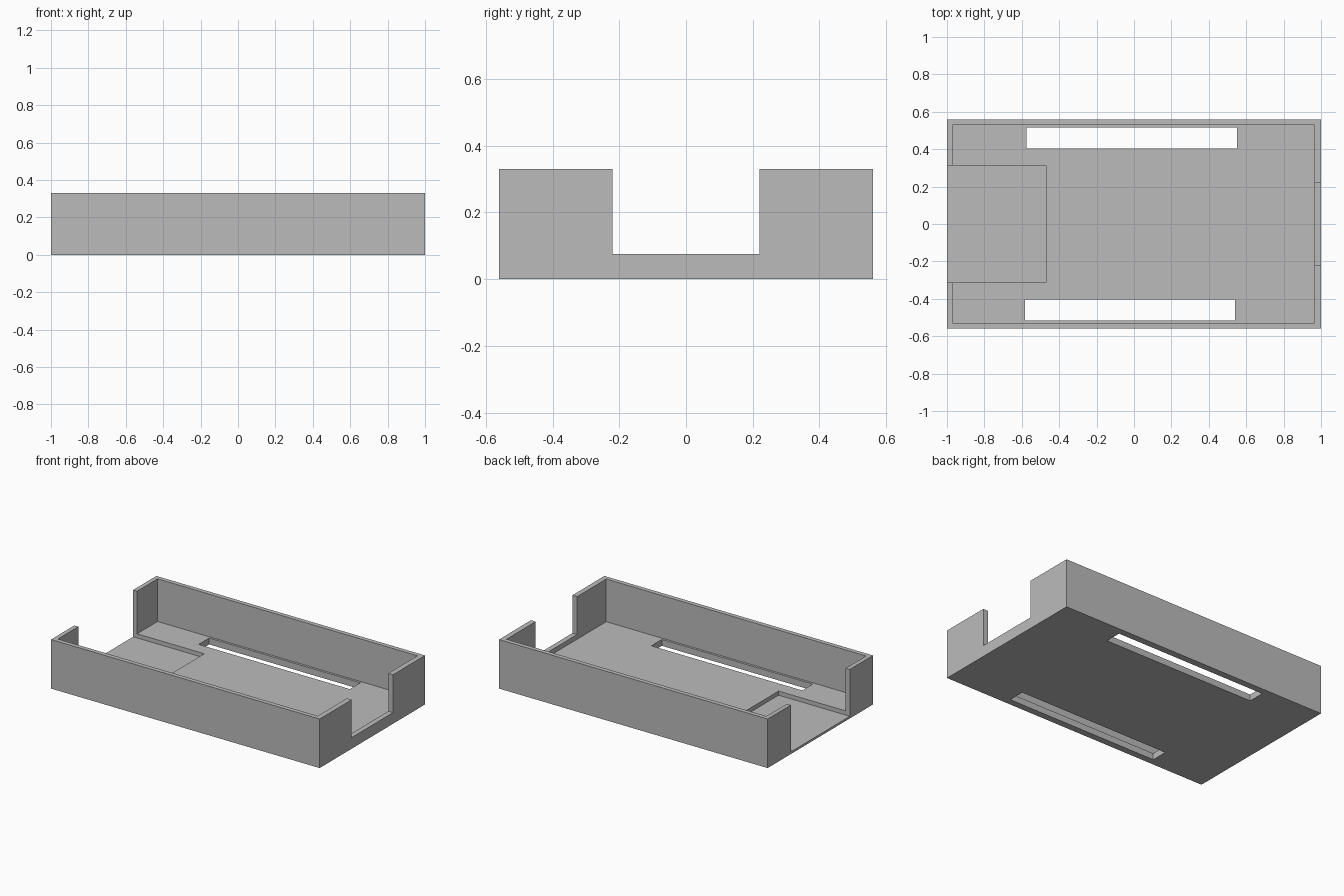
import bpy

cube = bpy.data.objects.get("Cube")
if cube:
    bpy.data.objects.remove(cube, do_unlink=True)

# Main dimensions
HALF_Y, HEIGHT = 0.56, 0.33
FLOOR, SILL, RECESS = 0.043, 0.075, 0.015
ABOVE, BELOW = 0.5, -0.2

grey = bpy.data.materials.new("plain_grey")
grey.use_nodes = True
grey.diffuse_color = (0.5, 0.5, 0.5, 1)
grey.node_tree.nodes["Principled BSDF"].inputs["Base Color"].default_value = (0.5, 0.5, 0.5, 1)


def box(name, x, y, z):
    """Box spanning the given (low, high) range on each axis."""
    bpy.ops.mesh.primitive_cube_add(size=1)
    obj = bpy.context.object
    obj.name = name
    for v in obj.data.vertices:
        v.co = [lo + (c + 0.5) * (hi - lo) for c, (lo, hi) in zip(v.co, (x, y, z))]
    obj.data.materials.append(grey)
    return obj


def cut(target, name, x, y, z):
    """Subtract a box from the target, then discard the cutter."""
    cutter = box(name, x, y, z)
    cutter.hide_render = True
    mod = target.modifiers.new(name, "BOOLEAN")
    mod.operation, mod.solver, mod.object = "DIFFERENCE", "EXACT", cutter
    bpy.context.view_layer.objects.active = target
    bpy.ops.object.modifier_apply(modifier=mod.name)
    bpy.data.objects.remove(cutter, do_unlink=True)


# Solid tray block
tray = box("open_tray", (-1, 1), (-HALF_Y, HALF_Y), (0, HEIGHT))

# Interior cavity
cut(tray, "cavity", (-0.97, 0.965), (-0.53, 0.53), (FLOOR, ABOVE))

# Narrow end opening with a raised sill
cut(tray, "sill_opening", (0.9, 1.2), (-0.22, 0.22), (SILL, ABOVE))

# Wide end opening that runs into a shallow floor recess
cut(tray, "recess_opening", (-1.2, -0.47), (-0.313, 0.313), (RECESS, ABOVE))

# Long slots through the floor beside the side walls
cut(tray, "back_slot", (-0.575, 0.55), (0.403, 0.515), (BELOW, 0.2))
cut(tray, "front_slot", (-0.583, 0.54), (-0.515, -0.403), (BELOW, 0.2))
